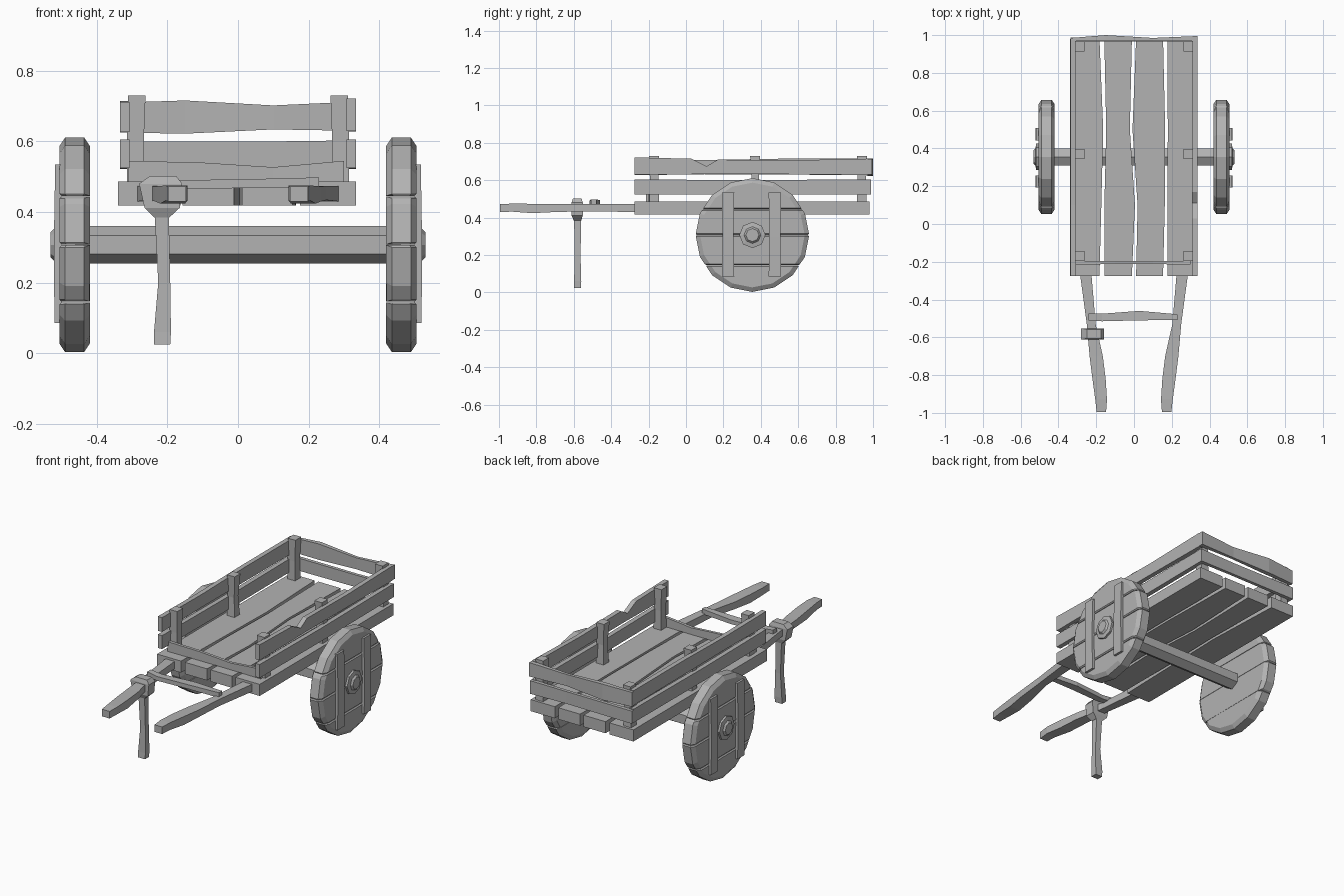
import bpy, bmesh, math
from mathutils import Vector

default_cube = bpy.data.objects.get("Cube")
if default_cube:
    bpy.data.objects.remove(default_cube, do_unlink=True)

wood = bpy.data.materials.new("weathered_grey_wood")
wood.use_nodes = True
grey = (0.45, 0.45, 0.45, 1)
wood.diffuse_color = grey
wood.node_tree.nodes["Principled BSDF"].inputs["Base Color"].default_value = grey


def finish(name, bm):
    bmesh.ops.recalc_face_normals(bm, faces=bm.faces[:])
    mesh = bpy.data.meshes.new(name)
    bm.to_mesh(mesh)
    bm.free()
    mesh.materials.append(wood)
    obj = bpy.data.objects.new(name, mesh)
    bpy.context.scene.collection.objects.link(obj)
    return obj


def skin(bm, rings):
    """Join equal rings of vertices into a closed solid."""
    for a, b in zip(rings, rings[1:]):
        for i in range(len(a)):
            j = (i + 1) % len(a)
            bm.faces.new((a[i], a[j], b[j], b[i]))
    bm.faces.new(rings[0])
    bm.faces.new(rings[-1])


def beam(name, axis, sections, mirror=False):
    """Hewn timber: each section is (position, low u, high u, low v, high v)."""
    bm = bmesh.new()
    rings = []
    for t, u0, u1, v0, v1 in sections:
        ring = []
        for u, v in ((u0, v0), (u1, v0), (u1, v1), (u0, v1)):
            point = {"x": (t, u, v), "y": (u, t, v), "z": (u, v, t)}[axis]
            if mirror:
                point = (-point[0], point[1], point[2])
            ring.append(bm.verts.new(point))
        rings.append(ring)
    skin(bm, rings)
    return finish(name, bm)


def turned(bm, centre_y, centre_z, profile, sides, side=1):
    """Faceted solid around a sideways line, from (x, radius) pairs."""
    rings = []
    for x, radius in profile:
        ring = []
        for i in range(sides):
            angle = math.tau * i / sides + math.pi / 2
            ring.append(bm.verts.new((side * x, centre_y + radius * math.cos(angle),
                                      centre_z + radius * math.sin(angle))))
        rings.append(ring)
    skin(bm, rings)


# Bed planks with slightly wavy gaps
front, back = -0.275, 0.98
low, high = 0.418, 0.487
gaps = [((-0.34, -0.34, -0.34, -0.34), 0),
        ((-0.17, -0.165, -0.155, -0.17), 0.008),
        ((0.0, 0.012, -0.015, 0.0), 0.007),
        ((0.165, 0.17, 0.172, 0.165), 0.007),
        ((0.335, 0.335, 0.335, 0.335), 0)]
for index in range(4):
    (left_line, left_gap), (right_line, right_gap) = gaps[index], gaps[index + 1]
    stations = (front, 0.1, 0.5, back)
    sections = []
    for y, a, b in zip(stations, left_line, right_line):
        flare = 1.6 if y in (front, back) else 1
        sections.append((y, a + left_gap * flare, b - right_gap * flare, low, high))
    beam(f"bed_plank_{index + 1}", "y", sections)

# Corner and middle posts
for mirror, side_name in ((False, "left"), (True, "right")):
    for y, place in ((-0.17, "front"), (0.37, "middle"), (0.94, "back")):
        waist = 0.006 if place == "middle" else 0.002
        beam(f"{place}_{side_name}_post", "z", [
            (high, 0.265, 0.315, y - 0.025, y + 0.025),
            (0.6, 0.265 + waist, 0.315, y - 0.025 + waist, y + 0.025 - waist),
            (0.73, 0.262, 0.312, y - 0.027, y + 0.027)], mirror)

# Side rails; the left upper one has a broken notch
inner, outer = 0.307, 0.335
beam("left_upper_rail", "y", [
    (-0.275, inner, outer, 0.63, 0.722), (0.03, inner, outer, 0.632, 0.715),
    (0.11, inner, outer, 0.634, 0.675), (0.17, inner, outer, 0.634, 0.71),
    (0.55, inner, outer, 0.632, 0.706), (0.97, inner, outer, 0.628, 0.715)])
beam("right_upper_rail", "y", [
    (-0.275, inner, outer, 0.627, 0.712), (0.1, inner, outer, 0.632, 0.708),
    (0.5, inner, outer, 0.63, 0.715), (0.97, inner, outer, 0.628, 0.715)], True)
for mirror, side_name in ((False, "left"), (True, "right")):
    beam(f"{side_name}_lower_rail", "y", [
        (-0.275, inner, outer, 0.525, 0.605), (0.3, inner, outer, 0.522, 0.6),
        (0.97, inner, outer, 0.525, 0.605)], mirror)

# Tail boards and low front board
beam("tail_upper_board", "x", [
    (-0.335, 0.968, 0.985, 0.625, 0.71), (-0.15, 0.972, 1.0, 0.622, 0.716),
    (0.1, 0.968, 0.985, 0.634, 0.702), (0.335, 0.968, 0.995, 0.63, 0.713)])
beam("tail_lower_board", "x", [
    (-0.335, 0.966, 0.988, 0.525, 0.6), (0.1, 0.966, 0.985, 0.528, 0.6),
    (0.335, 0.966, 0.988, 0.525, 0.603)])
beam("front_board", "x", [
    (-0.312, -0.215, -0.197, high, 0.545), (-0.1, -0.212, -0.195, high, 0.54),
    (0.1, -0.212, -0.195, high, 0.527), (0.3, -0.215, -0.197, high, 0.545)])

# Pulling shafts and the rung across them
for mirror, side_name in ((False, "left"), (True, "right")):
    beam(f"{side_name}_shaft", "y", [
        (-0.27, 0.225, 0.285, 0.43, 0.474), (-0.53, 0.203, 0.25, 0.434, 0.474),
        (-0.7, 0.165, 0.235, 0.43, 0.472), (-0.82, 0.15, 0.22, 0.424, 0.474),
        (-0.93, 0.143, 0.205, 0.432, 0.475), (-0.995, 0.148, 0.198, 0.43, 0.472)], mirror)
beam("shaft_rung", "x", [
    (-0.24, -0.51, -0.475, 0.47, 0.498), (-0.17, -0.515, -0.475, 0.465, 0.49),
    (0.03, -0.51, -0.46, 0.468, 0.493), (0.23, -0.508, -0.478, 0.468, 0.498)])

# Prop leg with flared collar around the right shaft
beam("prop_leg", "z", [
    (0.025, -0.238, -0.192, -0.6, -0.562), (0.06, -0.238, -0.19, -0.598, -0.56),
    (0.2, -0.226, -0.192, -0.596, -0.564), (0.39, -0.236, -0.196, -0.598, -0.56)])
beam("prop_collar", "z", [
    (0.385, -0.238, -0.194, -0.6, -0.56), (0.412, -0.265, -0.165, -0.612, -0.552),
    (0.48, -0.28, -0.158, -0.612, -0.552), (0.502, -0.25, -0.175, -0.605, -0.558)])

# Axle
axle_y, axle_z = 0.355, 0.307
bm = bmesh.new()
turned(bm, axle_y, axle_z, [(-0.46, 0.053), (0.46, 0.053)], 6)
finish("axle", bm)

# Plank wheels, each cut into horizontal slabs with bevelled seams
wheel_profile = [(0.42, 0.28), (0.436, 0.304), (0.49, 0.304), (0.506, 0.28)]
seams = [-1, 0.145, 0.307, 0.445, 1]
for side, side_name in ((1, "left"), (-1, "right")):
    for index, (bottom, top) in enumerate(zip(seams, seams[1:])):
        bm = bmesh.new()
        turned(bm, axle_y, axle_z, wheel_profile, 16, side)
        for height, direction in ((bottom, -1), (top, 1)):
            if abs(height) == 1:
                continue
            height -= direction * 0.001
            cut = bmesh.ops.bisect_plane(
                bm, geom=bm.verts[:] + bm.edges[:] + bm.faces[:],
                plane_co=Vector((0, 0, height)), plane_no=Vector((0, 0, direction)),
                clear_outer=True)
            rim = [e for e in cut["geom_cut"] if isinstance(e, bmesh.types.BMEdge)]
            bmesh.ops.edgeloop_fill(bm, edges=rim)
            bmesh.ops.bevel(bm, geom=rim, offset=0.006, segments=1,
                            affect="EDGES", clamp_overlap=True)
        finish(f"{side_name}_wheel_plank_{index + 1}", bm)

    # Upright battens and hub cap on the outer face
    for y, place in ((0.225, "front"), (0.475, "back")):
        beam(f"{side_name}_wheel_{place}_batten", "z", [
            (0.085, 0.5, 0.52, y - 0.033, y + 0.033),
            (0.3, 0.5, 0.522, y - 0.03, y + 0.03),
            (0.535, 0.5, 0.518, y - 0.033, y + 0.033)], side < 0)
    bm = bmesh.new()
    turned(bm, axle_y, axle_z, [(0.5, 0.07), (0.518, 0.07), (0.522, 0.045), (0.532, 0.035)], 8, side)
    finish(f"{side_name}_hub_cap", bm)
